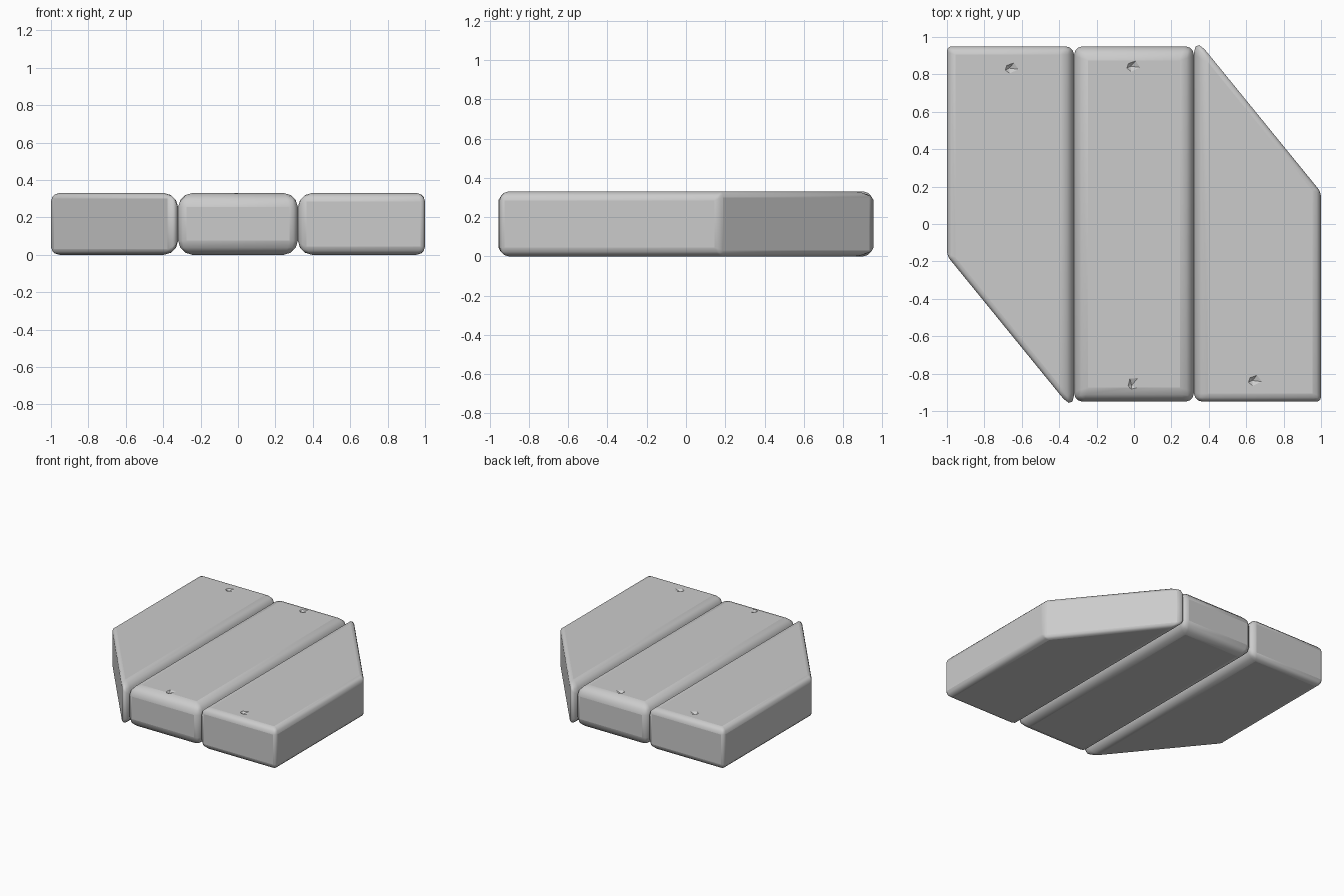
import bpy, bmesh

if "Cube" in bpy.data.objects:
    bpy.data.objects.remove(bpy.data.objects["Cube"])

H = 0.33          # plank thickness
UNIT = 0.1        # bevel width at weight 1


def plank(name, outline, chips):
    """Rounded plank: outline is a list of (x, y), counter-clockwise."""
    bm = bmesh.new()
    base = bm.faces.new([bm.verts.new((x, y, 0)) for x, y in outline])
    top = bmesh.ops.extrude_face_region(bm, geom=[base])["geom"]
    bmesh.ops.translate(bm, vec=(0, 0, H),
                        verts=[g for g in top if isinstance(g, bmesh.types.BMVert)])
    bmesh.ops.recalc_face_normals(bm, faces=bm.faces)
    weight = bm.edges.layers.float.new("bevel_weight_edge")
    for e in bm.edges:
        a, b = e.verts[0].co, e.verts[1].co
        at_joint = abs(abs(a.x) - 0.32) < 0.01 and abs(abs(b.x) - 0.32) < 0.01
        if abs(a.z - b.z) > 0.1:
            # upright corners: the pointed tips are blunted most
            e[weight] = 0.9 if abs(a.y) > 0.97 else (0.45 if at_joint else 0.25)
        elif at_joint:
            e[weight] = 0.75          # wide rounding along the joints
        elif abs(a.x - b.x) > 0.1 and abs(a.y - b.y) > 0.1:
            e[weight] = 0.3           # mitred end
        else:
            e[weight] = 0.45
    mesh = bpy.data.meshes.new(name)
    bm.to_mesh(mesh)
    bm.free()
    ob = bpy.data.objects.new(name, mesh)
    bpy.context.collection.objects.link(ob)

    bev = ob.modifiers.new("rounding", "BEVEL")
    bev.limit_method = 'WEIGHT'
    bev.width = UNIT
    bev.segments = 3
    bev.use_clamp_overlap = False

    # shallow chips near the plank ends
    for i, (x, y) in enumerate(chips):
        bpy.ops.mesh.primitive_ico_sphere_add(subdivisions=1, radius=1,
                                              location=(x, y, H + 0.083),
                                              rotation=(0.1, 0.15, 0.4 + i))
        cutter = bpy.context.object
        cutter.name = name + "_chip_cutter"
        cutter.scale = (0.13, 0.1, 0.1)
        cutter.hide_render = True
        cutter.hide_set(True)
        cut = ob.modifiers.new("chip", "BOOLEAN")
        cut.operation = 'DIFFERENCE'
        cut.object = cutter

    bpy.ops.object.select_all(action='DESELECT')
    bpy.context.view_layer.objects.active = ob
    ob.select_set(True)
    bpy.ops.object.shade_smooth_by_angle(angle=0.6)
    return ob


# Outer plank with a mitred end; the opposite plank is its half-turn
side = [(-1, -0.17), (-0.32, -1.005), (-0.32, 0.95), (-1, 0.95)]
turned = [(-x, -y) for x, y in side]

plank("left_plank", side, [(-0.65, 0.83)])
plank("middle_plank", [(-0.32, -0.95), (0.32, -0.95), (0.32, 0.95), (-0.32, 0.95)],
      [(0, 0.84), (0, -0.85)])
plank("right_plank", turned, [(0.65, -0.84)])
